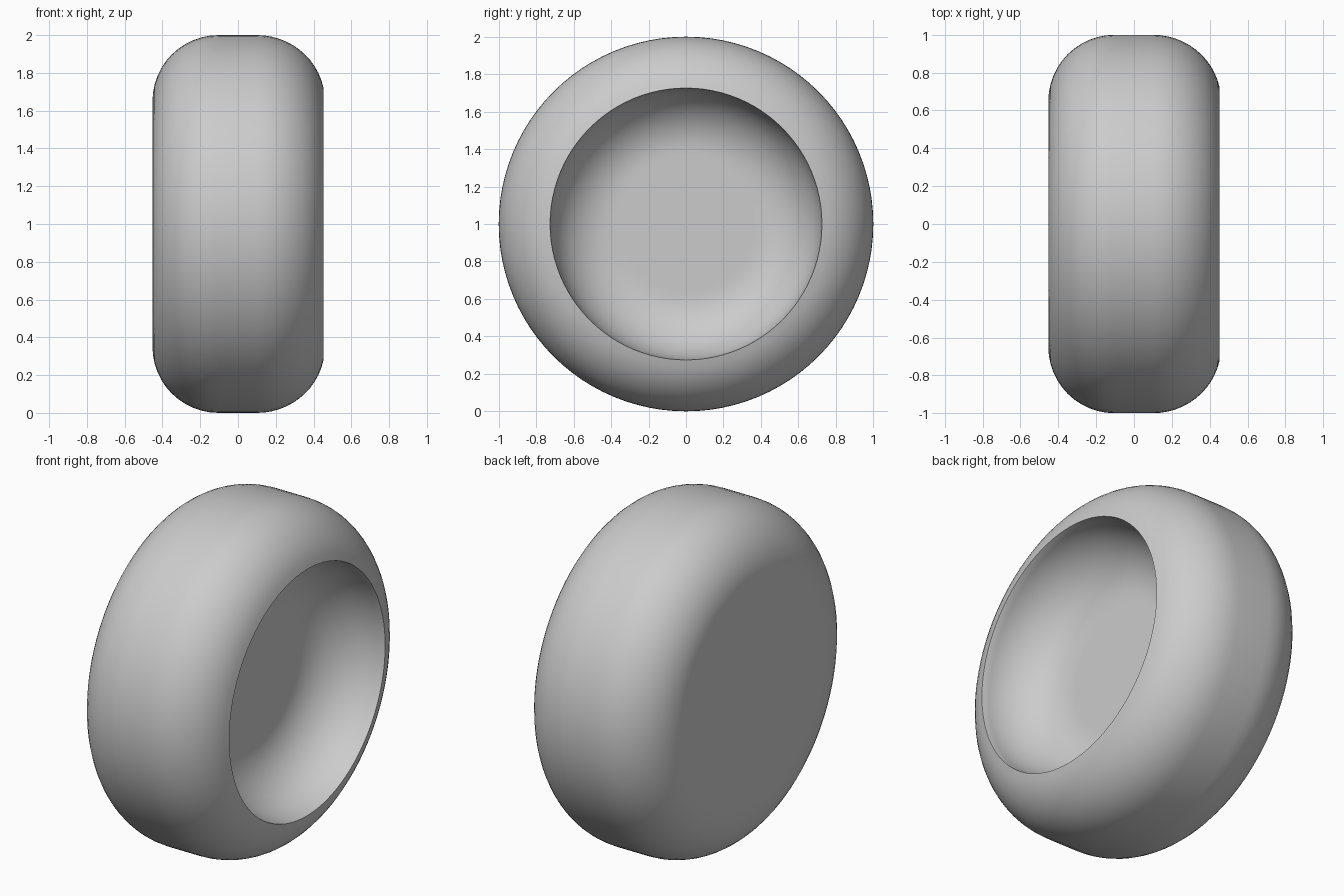
import bpy, bmesh
from math import sin, cos, pi, radians
from mathutils import Matrix

if "Cube" in bpy.data.objects:
    bpy.data.objects.remove(bpy.data.objects["Cube"])

def arc(cx, cr, rx, rr, a0, a1, n=12):
    """Elliptic arc in (x, radius) space, angles in degrees."""
    return [(cx + rx * cos(radians(a0 + (a1 - a0) * i / n)),
             cr + rr * sin(radians(a0 + (a1 - a0) * i / n))) for i in range(n + 1)]

# Profile: closed back, rounded tread, sharp rim, dished recess
profile = [(-0.453, 0), (-0.453, 0.62)]
profile += arc(-0.103, 0.65, 0.35, 0.35, 180, 90)    # back shoulder
profile += arc(0.10, 0.65, 0.36, 0.35, 90, 12.5)     # front shoulder, ends at the rim
profile += arc(0.45, 0.385, 0.35, 0.34, 90, 180)     # recess wall
profile += [(0.10, 0.36), (0.10, 0)]                 # recess floor

# Revolve around the x axis
bm = bmesh.new()
verts = [bm.verts.new((x, 0, r)) for x, r in profile]
edges = [bm.edges.new(p) for p in zip(verts, verts[1:])]
bmesh.ops.spin(bm, geom=verts + edges, cent=(0, 0, 0), axis=(1, 0, 0),
               angle=2 * pi, steps=96, use_duplicate=False)
bmesh.ops.remove_doubles(bm, verts=bm.verts, dist=1e-4)
bmesh.ops.recalc_face_normals(bm, faces=bm.faces)
bmesh.ops.transform(bm, matrix=Matrix.Translation((0, 0, 1)), verts=bm.verts)
mesh = bpy.data.meshes.new("tire")
bm.to_mesh(mesh)
bm.free()
tire = bpy.data.objects.new("tire", mesh)
bpy.context.collection.objects.link(tire)
bpy.context.view_layer.objects.active = tire
tire.select_set(True)
bpy.ops.object.shade_smooth_by_angle(angle=radians(40))
